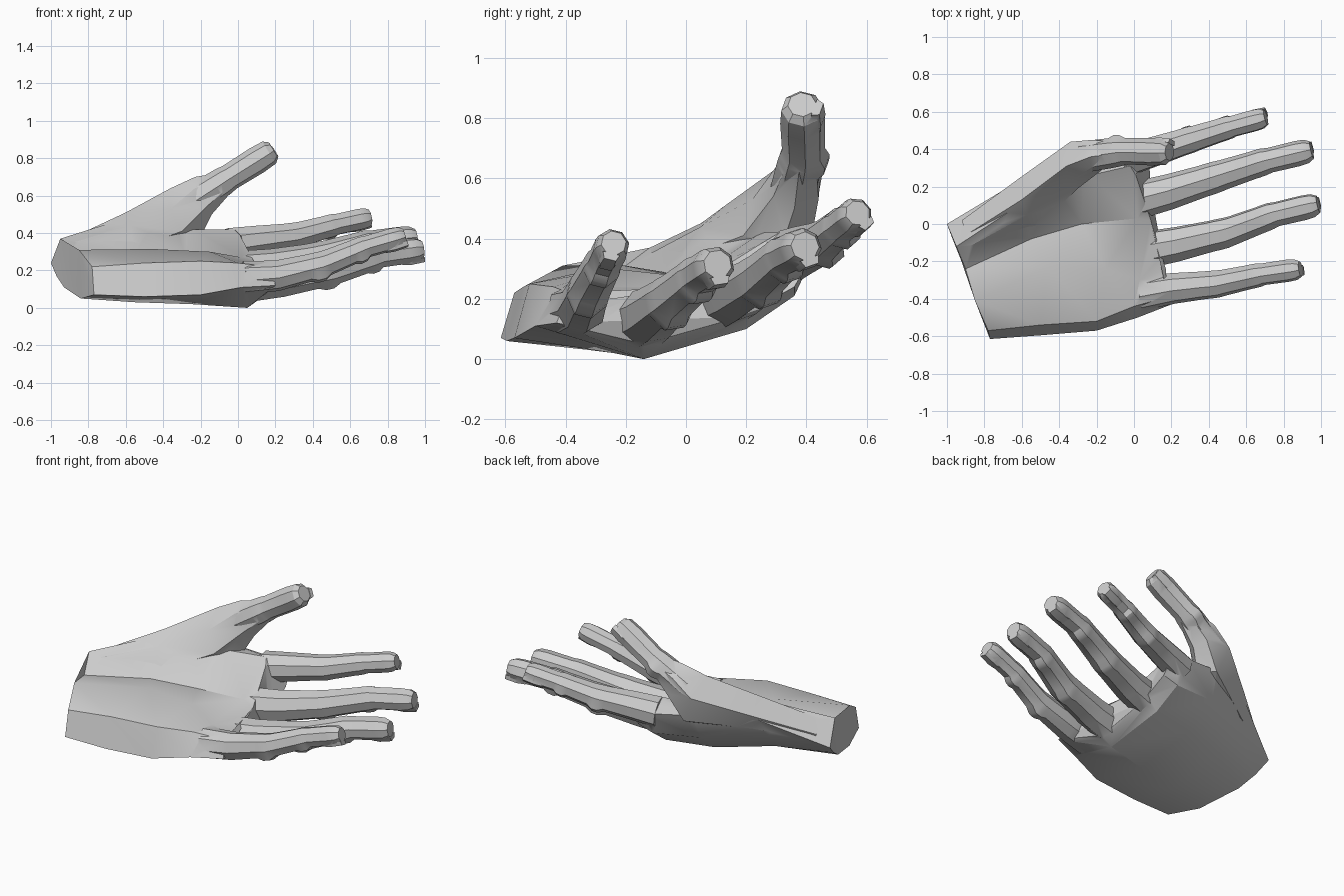
import bpy, bmesh, math
from mathutils import Vector

if "Cube" in bpy.data.objects:
    bpy.data.objects.remove(bpy.data.objects["Cube"])


def smooth(ob, angle):
    bpy.ops.object.select_all(action='DESELECT')
    ob.select_set(True)
    bpy.context.view_layer.objects.active = ob
    bpy.ops.object.shade_smooth_by_angle(angle=math.radians(angle))


def loft(name, rings):
    """Skin a list of equal-length rings and cap both ends."""
    bm = bmesh.new()
    vs = [[bm.verts.new(p) for p in r] for r in rings]
    n = len(vs[0])
    for a, b in zip(vs, vs[1:]):
        for i in range(n):
            j = (i + 1) % n
            bm.faces.new((a[i], a[j], b[j], b[i]))
    bm.faces.new(vs[0])
    bm.faces.new(vs[-1])
    bmesh.ops.triangulate(bm, faces=[f for f in bm.faces if len(f.verts) > 3])
    bmesh.ops.recalc_face_normals(bm, faces=bm.faces)
    me = bpy.data.meshes.new(name)
    bm.to_mesh(me)
    bm.free()
    ob = bpy.data.objects.new(name, me)
    bpy.context.collection.objects.link(ob)
    smooth(ob, 30)
    return ob


def along(path, t):
    """Point at fraction t of a polyline."""
    segs = [(b - a) for a, b in zip(path, path[1:])]
    d = t * sum(s.length for s in segs)
    for k, s in enumerate(segs):
        if d <= s.length or k == len(segs) - 1:
            return path[k] + s.normalized() * d
        d -= s.length


# Palm: sections from wrist to finger webs, each running thumb edge,
# thumb mound, hollow, heel mound, outer edge (2), back (3)
hand = loft("hand", [
    [(-1.0, 0.0, .24), (-.95, -.12, .37), (-.9, -.24, .28), (-.85, -.41, .31),
     (-.78, -.57, .22), (-.77, -.615, .07), (-.84, -.42, .05), (-.93, -.18, .11), (-.97, -.08, .17)],
    [(-.65, .21, .40), (-.60, .11, .48), (-.55, -.08, .29), (-.46, -.23, .315),
     (-.5, -.54, .24), (-.5, -.595, .06), (-.55, -.32, .03), (-.62, .0, .15), (-.65, .13, .26)],
    [(-.3, .38, .40), (-.28, .25, .42), (-.28, .0, .27), (-.15, -.24, .30),
     (-.2, -.52, .25), (-.2, -.57, .07), (-.25, -.24, .02), (-.3, .14, .11), (-.32, .31, .24)],
    [(-.03, .43, .36), (-.02, .31, .42), (.02, .03, .27), (.03, -.3, .24),
     (0.0, -.44, .24), (.02, -.5, .11), (.05, -.14, .0), (.0, .2, .1), (-.02, .36, .21)],
    [(.07, .43, .36), (.01, .26, .39), (.09, .02, .24), (.17, -.24, .2),
     (.18, -.39, .22), (.2, -.43, .12), (.12, -.14, .05), (.09, .18, .14), (.08, .36, .24)],
])

# Ball of the thumb: flush at the wrist, swelling to the thumb's neck;
# rings run top, outer, low outer, web, inner, inner top
parts = [loft("thumb_ball", [
    [(-.90, -.06, .37), (-.92, .02, .31), (-.9, .02, .27), (-.85, -.05, .26),
     (-.86, -.14, .31), (-.88, -.12, .35)],
    [(-.60, .13, .51), (-.62, .24, .43), (-.6, .20, .33), (-.5, .08, .25),
     (-.52, -.02, .33), (-.57, .05, .44)],
    [(-.36, .31, .64), (-.34, .44, .54), (-.27, .41, .37), (-.20, .32, .38),
     (-.3, .19, .41), (-.36, .22, .53)],
    [(-.23, .36, .70), (-.22, .45, .64), (-.17, .44, .53), (-.14, .36, .50),
     (-.17, .29, .54), (-.23, .30, .64)],
    [(-.05, .38, .73), (-.04, .43, .71), (-.02, .43, .68), (.0, .38, .66),
     (-.01, .35, .68), (-.04, .35, .71)],
])]

# Finger profile: fraction along, size, knuckle bump on the back
PROFILE = [(0, 1.42, 0), (.2, 1.3, 0), (.39, 1.17, 0), (.43, 1.17, .015), (.47, 1.15, .015),
           (.51, 1.1, 0), (.67, 1.02, 0), (.70, 1.02, .012), (.74, 1.0, .012),
           (.77, .92, 0), (.92, .94, 0), (.97, .88, 0), (1, .66, 0)]


def finger(name, path, back, r, profile=PROFILE):
    path = [Vector(p) for p in path]
    rings = []
    for t, s, bump in profile:
        c = along(path, t)
        d = (along(path, min(1, t + .08)) - along(path, max(0, t - .08))).normalized()
        side = d.cross(Vector(back)).normalized()
        dorsal = side.cross(d).normalized()
        ring = []
        for i in range(8):
            a = math.radians(22.5 + 45 * i)
            push = bump if i in (1, 2) else 0
            ring.append(c + side * s * r * math.cos(a)
                        + dorsal * (s * r * math.sin(a) + push))
        rings.append(ring)
    parts.append(loft(name, rings))
    # Nail: thin tapered plate on the back of the tip
    d = (path[-1] - path[-2]).normalized()
    side = d.cross(Vector(back)).normalized()
    dorsal = side.cross(d).normalized()
    plate = []
    for back_off, w, lift in ((.12, .42, .92), (.07, .52, .99), (-.003, .45, .93)):
        o = path[-1] - d * back_off
        plate.append([o + side * r * w * u + dorsal * r * v
                      for u, v in ((-1, lift - .35), (-.7, lift), (.7, lift), (1, lift - .35))])
    parts.append(loft(name + "_nail", plate))


finger("little_finger", [(.03, -.375, .16), (.2, -.345, .17), (.45, -.32, .23), (.68, -.27, .325),
                         (.89, -.24, .385)], (0, -.25, -1), .064)
finger("ring_finger", [(.03, -.145, .13), (.2, -.115, .145), (.5, -.045, .2), (.75, .05, .28),
                       (.985, .105, .315)], (0, .15, -1), .073)
finger("middle_finger", [(-.01, .12, .2), (.15, .16, .215), (.42, .245, .265), (.7, .335, .345),
                         (.95, .395, .375)], (0, .35, -1), .073)
finger("index_finger", [(-.05, .34, .34), (.1, .385, .36), (.3, .45, .385), (.52, .52, .445),
                        (.705, .57, .485)], (0, .7, -.8), .064)
finger("thumb", [(-.26, .36, .56), (-.05, .39, .695), (.19, .385, .845)], (.1, 1, -.3), .073,
       [(0, 1.15, 0), (.3, 1.1, 0), (.36, 1.08, .015), (.42, 1.05, .015), (.48, .98, 0),
        (.8, 1.02, 0), (.95, .95, 0), (1, .65, 0)])

# Weld the parts into one skin; a part that cannot be welded stays as it is
for part in parts:
    before = hand.data.copy()
    mod = hand.modifiers.new("weld", 'BOOLEAN')
    mod.operation, mod.solver, mod.object = 'UNION', 'EXACT', part
    mod.use_self = True
    bpy.context.view_layer.objects.active = hand
    bpy.context.view_layer.update()
    bpy.ops.object.modifier_apply(modifier=mod.name)
    xs = [v.co.x for v in hand.data.vertices] or [0]
    tip = max(v.co.x for v in part.data.vertices)
    if min(xs) > -.99 or max(xs) < tip - .01:
        hand.data = before
    else:
        bpy.data.objects.remove(part)
smooth(hand, 40)
